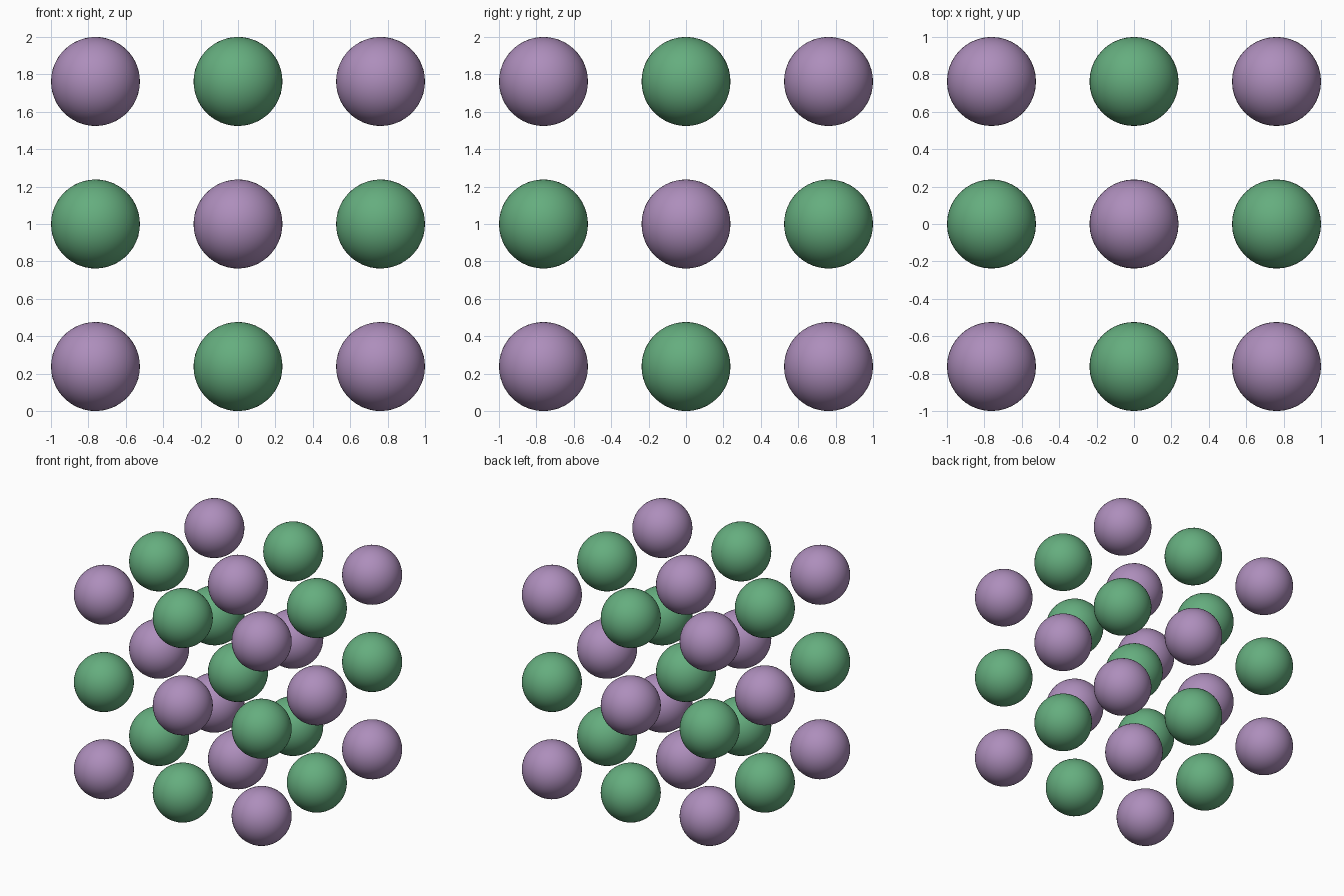
import bpy
import bmesh
from itertools import product

if "Cube" in bpy.data.objects:
    bpy.data.objects.remove(bpy.data.objects["Cube"])

RADIUS = 0.238
SPACING = 1 - RADIUS


def material(name, color):
    mat = bpy.data.materials.new(name)
    mat.diffuse_color = color
    mat.use_nodes = True
    mat.node_tree.nodes["Principled BSDF"].inputs["Base Color"].default_value = mat.diffuse_color
    return mat


def ball_mesh(name, mat):
    mesh = bpy.data.meshes.new(name)
    bm = bmesh.new()
    bmesh.ops.create_icosphere(bm, subdivisions=4, radius=RADIUS)
    for face in bm.faces:
        face.smooth = True
    bm.to_mesh(mesh)
    bm.free()
    mesh.materials.append(mat)
    return mesh


# One shared ball mesh per kind of atom
purple = ball_mesh("purple_ball", material("purple", (0.42, 0.27, 0.50, 1)))
green = ball_mesh("green_ball", material("green", (0.13, 0.42, 0.21, 1)))

# 3 x 3 x 3 lattice, the two kinds alternating along every axis
for i, j, k in product((-1, 0, 1), repeat=3):
    is_purple = (i + j + k) % 2 == 1
    name = "purple_atom" if is_purple else "green_atom"
    atom = bpy.data.objects.new(name, purple if is_purple else green)
    atom.location = (i * SPACING, j * SPACING, 1 + k * SPACING)
    bpy.context.collection.objects.link(atom)
